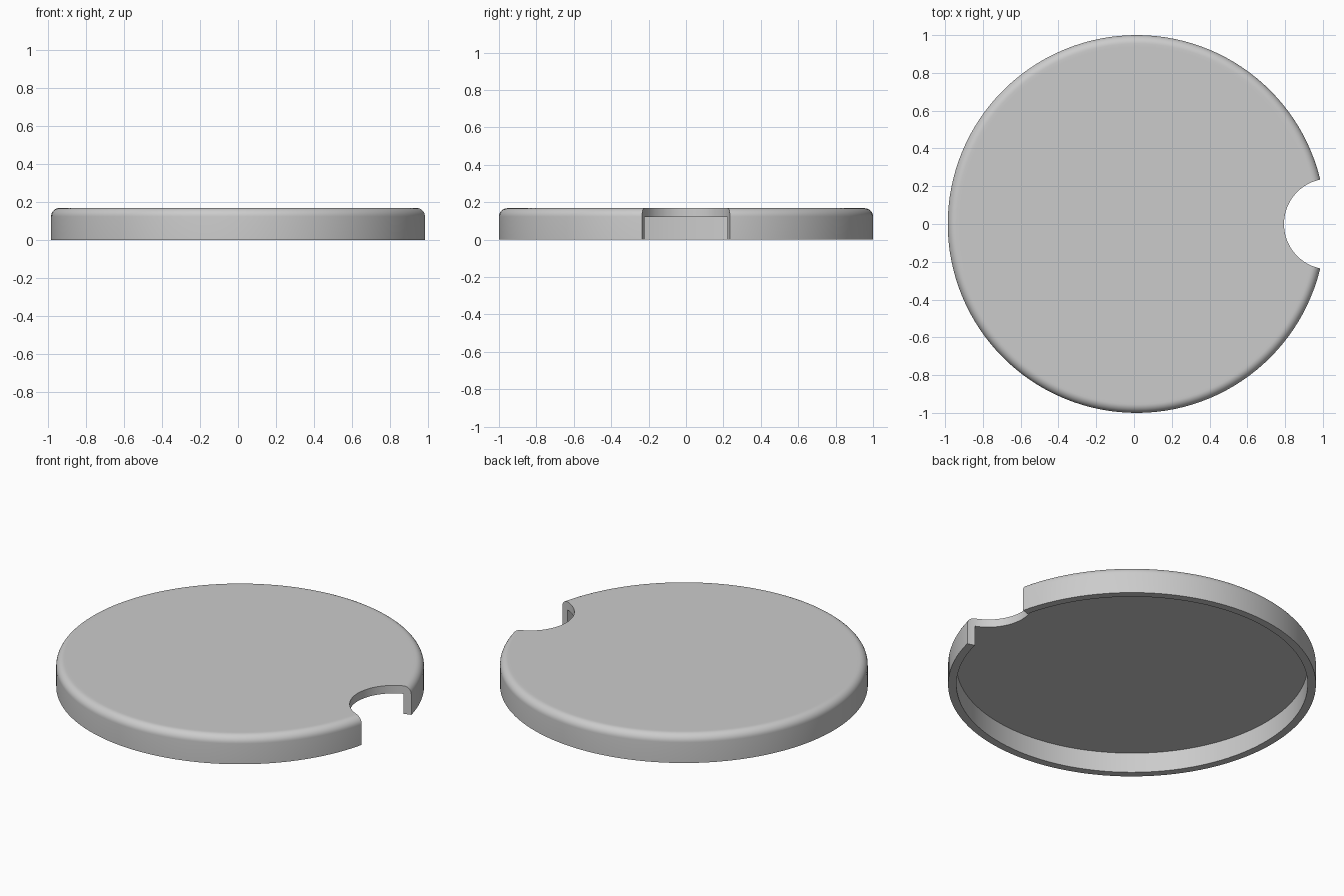
import bpy, bmesh, math

cube = bpy.data.objects.get("Cube")
if cube:
    bpy.data.objects.remove(cube, do_unlink=True)

CENTER_X = 0.014
HEIGHT, CEILING = 0.168, 0.12
INNER_R, FILLET = 0.955, 0.045
NOTCH_X, NOTCH_R = 1.034, 0.24

grey = bpy.data.materials.new("light grey")
grey.use_nodes = True
grey.diffuse_color = (0.6, 0.6, 0.6, 1)
grey.node_tree.nodes["Principled BSDF"].inputs["Base Color"].default_value = (0.6, 0.6, 0.6, 1)


def add_object(name, bm):
    mesh = bpy.data.meshes.new(name)
    bm.to_mesh(mesh)
    bm.free()
    obj = bpy.data.objects.new(name, mesh)
    bpy.context.collection.objects.link(obj)
    return obj


# Lid profile: ceiling, skirt, rounded shoulder, top
profile = [(0, CEILING), (INNER_R, CEILING), (INNER_R, 0), (1, 0)]
for i in range(9):
    a = math.radians(90) * i / 8
    profile.append((1 - FILLET + FILLET * math.cos(a), HEIGHT - FILLET + FILLET * math.sin(a)))
profile += [(0.94, HEIGHT), (0, HEIGHT)]

# Lathe the profile into a hollow lid
bm = bmesh.new()
verts = [bm.verts.new((r, 0, z)) for r, z in profile]
edges = [bm.edges.new(pair) for pair in zip(verts, verts[1:])]
bmesh.ops.spin(bm, geom=verts + edges, cent=(0, 0, 0), axis=(0, 0, 1),
               angle=math.tau, steps=128, use_merge=True)
bmesh.ops.remove_doubles(bm, verts=bm.verts, dist=0.0001)
bmesh.ops.recalc_face_normals(bm, faces=bm.faces)
lid = add_object("lid", bm)
lid.location.x = CENTER_X
lid.data.materials.append(grey)

# Round cutter for the edge notch
bm = bmesh.new()
bmesh.ops.create_cone(bm, cap_ends=True, segments=96, radius1=NOTCH_R, radius2=NOTCH_R, depth=1)
cutter = add_object("notch_cutter", bm)
cutter.location.x = NOTCH_X
cutter.data.materials.append(grey)
cutter.hide_render = True

cut = lid.modifiers.new("notch", "BOOLEAN")
cut.operation = "DIFFERENCE"
cut.solver = "EXACT"
cut.object = cutter

# Apply the cut, then smooth the curved surfaces
bpy.ops.object.select_all(action="DESELECT")
lid.select_set(True)
bpy.context.view_layer.objects.active = lid
bpy.context.view_layer.update()
bpy.ops.object.modifier_apply(modifier=cut.name)
bpy.data.objects.remove(cutter, do_unlink=True)
bpy.ops.object.shade_smooth_by_angle(angle=math.radians(30))
